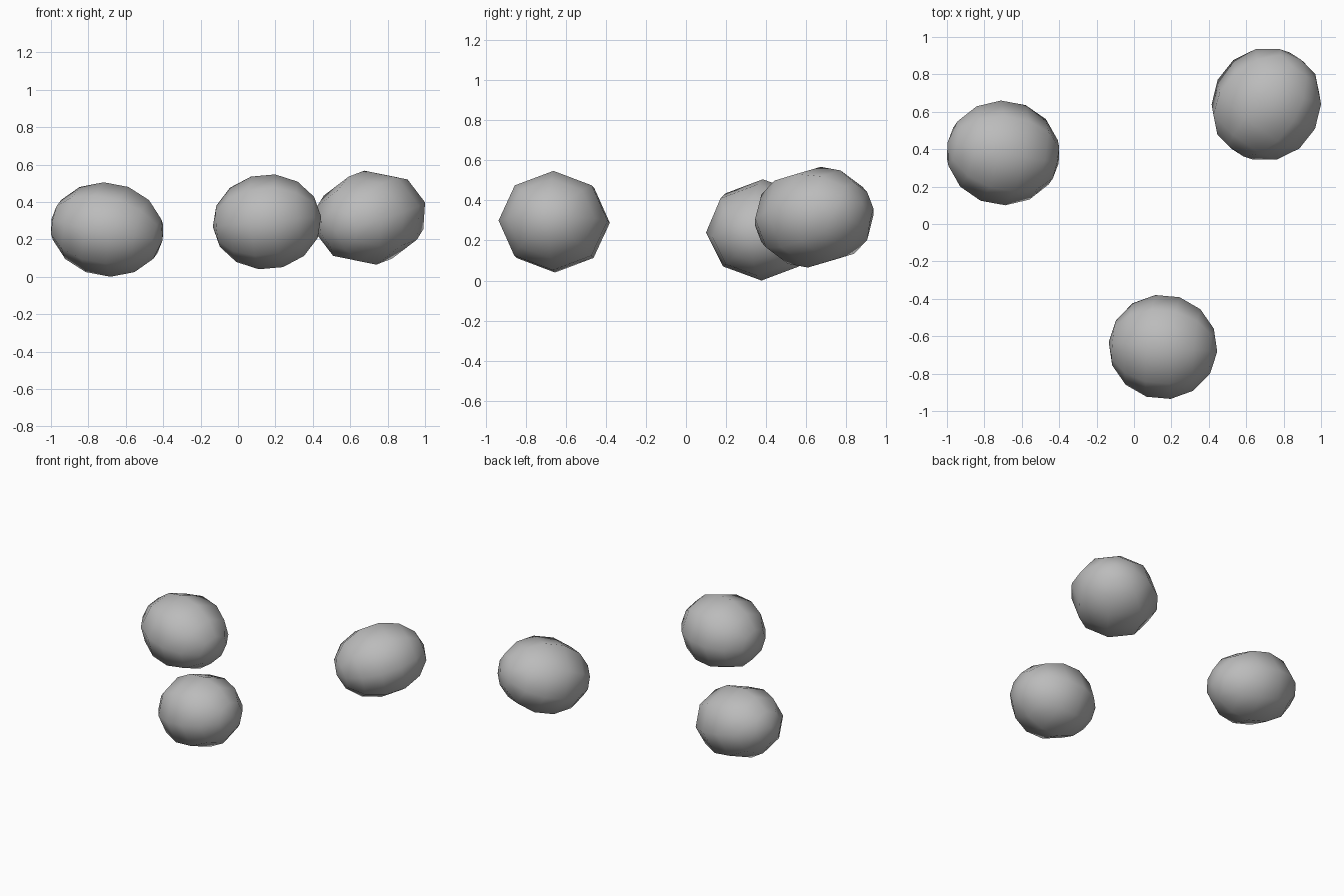
import bpy
import bmesh
from math import radians
from mathutils import Euler, Matrix, Vector

cube = bpy.data.objects.get("Cube")
if cube:
    bpy.data.objects.remove(cube, do_unlink=True)

# Plain stone grey
grey = bpy.data.materials.new("stone_grey")
grey.use_nodes = True
colour = (0.5, 0.5, 0.5, 1)
grey.diffuse_color = colour
grey.node_tree.nodes["Principled BSDF"].inputs["Base Color"].default_value = colour


def pebble(name, low, high, turn):
    """Smooth low-poly ellipsoid, poles along its long axis, fitted to a box."""
    bm = bmesh.new()
    bmesh.ops.create_uvsphere(bm, u_segments=8, v_segments=7, radius=1)
    spin = Euler([radians(a) for a in turn]).to_matrix().to_4x4()
    shape = Matrix.Diagonal((0.3, 0.285, 0.256, 1))
    bm.transform(spin @ shape @ Matrix.Rotation(radians(90), 4, 'Y'))

    # Fit the turned shape to its overall size
    for axis in range(3):
        values = [v.co[axis] for v in bm.verts]
        bottom, span = min(values), max(values) - min(values)
        for v in bm.verts:
            part = (v.co[axis] - bottom) / span
            v.co[axis] = low[axis] + part * (high[axis] - low[axis])
    centre = (Vector(low) + Vector(high)) / 2
    bm.transform(Matrix.Translation(-centre))
    for face in bm.faces:
        face.smooth = True

    mesh = bpy.data.meshes.new(name)
    bm.to_mesh(mesh)
    bm.free()
    mesh.materials.append(grey)
    obj = bpy.data.objects.new(name, mesh)
    obj.location = centre
    bpy.context.collection.objects.link(obj)


# Three separate pebbles, each with its own roll, pitch and yaw
pebble("right_pebble", (-1, 0.1, 0), (-0.4, 0.66, 0.505), (0, 11, -11))
pebble("front_pebble", (-0.135, -0.935, 0.04), (0.445, -0.38, 0.547), (0, -5, -5))
pebble("left_pebble", (0.415, 0.345, 0.065), (1, 0.935, 0.567), (-10, -14, 52))
